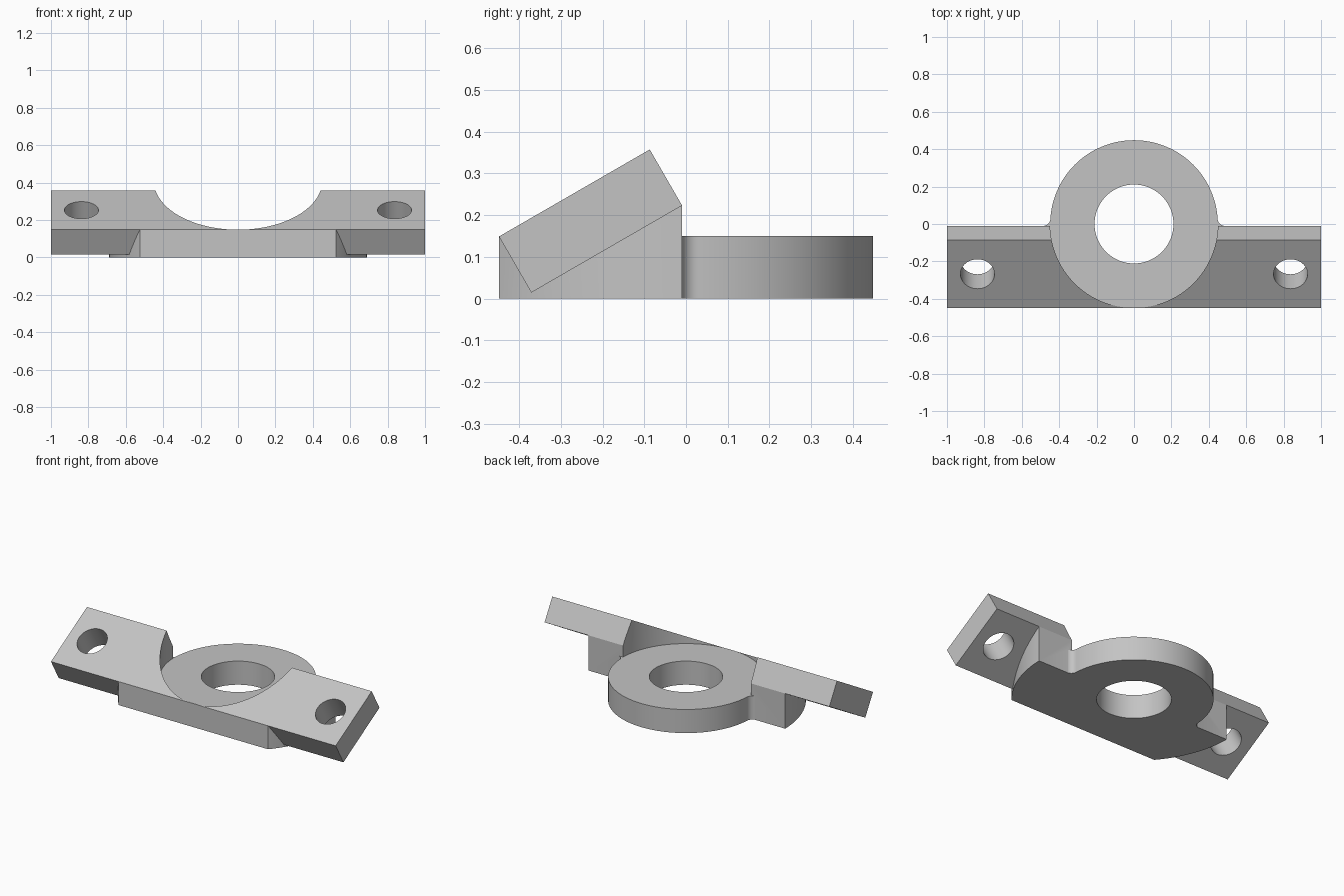
import bpy, bmesh, math
from mathutils import Matrix, Vector

cube = bpy.data.objects.get("Cube")
if cube:
    bpy.data.objects.remove(cube, do_unlink=True)

grey = bpy.data.materials.new("machined grey")
grey.use_nodes = True
tone = (0.55, 0.55, 0.55, 1)
grey.diffuse_color = tone
grey.node_tree.nodes["Principled BSDF"].inputs["Base Color"].default_value = tone

R = 0.448            # ring outer radius
H = 0.15             # ring height
WALL = -0.0105       # back wall of the support
TILT = math.radians(30)
FRONT = Vector((0, -R, 0.149))
UP = Vector((0, math.cos(TILT), math.sin(TILT)))      # along the tilted plate
OUT = Vector((0, -math.sin(TILT), math.cos(TILT)))    # normal of the plate
LENGTH, THICK = 0.417, 0.155


def new_object(name, bm):
    bmesh.ops.recalc_face_normals(bm, faces=bm.faces)
    mesh = bpy.data.meshes.new(name)
    bm.to_mesh(mesh)
    bm.free()
    mesh.materials.append(grey)
    obj = bpy.data.objects.new(name, mesh)
    bpy.context.collection.objects.link(obj)
    return obj


def prism(name, points, sweep):
    bm = bmesh.new()
    face = bm.faces.new([bm.verts.new(p) for p in points])
    grown = bmesh.ops.extrude_face_region(bm, geom=[face])
    verts = [g for g in grown["geom"] if isinstance(g, bmesh.types.BMVert)]
    bmesh.ops.translate(bm, vec=sweep, verts=verts)
    return new_object(name, bm)


def cylinder(name, radius, low, high, matrix=Matrix(), sides=128):
    bm = bmesh.new()
    place = matrix @ Matrix.Translation((0, 0, (low + high) / 2))
    bmesh.ops.create_cone(bm, cap_ends=True, segments=sides, radius1=radius,
                          radius2=radius, depth=high - low, matrix=place)
    return new_object(name, bm)


def combine(target, tool, operation):
    mod = target.modifiers.new(operation, 'BOOLEAN')
    mod.operation, mod.solver, mod.object = operation, 'EXACT', tool
    bpy.ops.object.select_all(action='DESELECT')
    bpy.context.view_layer.objects.active = target
    target.select_set(True)
    bpy.ops.object.modifier_apply(modifier=mod.name)
    bpy.data.objects.remove(tool, do_unlink=True)


# Support under the plate, with sides rounded in plan
top_back = FRONT + UP * LENGTH - OUT * THICK
side = [(-1, -R, 0), (-1, *FRONT.yz), (-1, *top_back.yz), (-1, top_back.y, 0)]
bracket = prism("angled_mounting_bracket", side, (2, 0, 0))
combine(bracket, cylinder("support_rounding", 0.69, -0.5, 1), 'INTERSECT')

# Tilted plate
corners = [FRONT, FRONT + UP * LENGTH, top_back, FRONT - OUT * THICK]
plate = prism("tilted_plate", [(-1, *c.yz) for c in corners], (2, 0, 0))
combine(bracket, plate, 'UNION')

# Ring body, trimmed to height by the seat cut
combine(bracket, cylinder("ring", R, 0, 0.3), 'UNION')
combine(bracket, cylinder("seat_cut", R + 0.001, H, 1), 'DIFFERENCE')

# Concave fillets where the ring meets the back wall
fr = 0.04
cy = WALL + fr
cx = math.sqrt((R + fr) ** 2 - cy ** 2)
start, end = -math.pi / 2, -math.pi + math.atan2(cy, cx)
for s in (-1, 1):
    arc = []
    for i in range(13):
        a = start + (end - start) * i / 12
        arc.append((s * (cx + fr * math.cos(a)), cy + fr * math.sin(a), 0))
    inner = [(s * 0.42, arc[-1][1], 0), (s * 0.42, -0.03, 0), (s * cx, -0.03, 0)]
    combine(bracket, prism("fillet", arc + inner, (0, 0, H)), 'UNION')

# Centre bore and the two bolt holes square to the plate
combine(bracket, cylinder("bore", 0.211, -0.5, 1), 'DIFFERENCE')
for s in (-1, 1):
    centre = FRONT + UP * (LENGTH / 2) + Vector((s * 0.837, 0, 0))
    place = Matrix.Translation(centre) @ Matrix.Rotation(TILT, 4, 'X')
    combine(bracket, cylinder("bolt_hole", 0.091, -0.4, 0.2, place, 64), 'DIFFERENCE')

bpy.ops.object.select_all(action='DESELECT')
bpy.context.view_layer.objects.active = bracket
bracket.select_set(True)
bpy.ops.object.shade_smooth_by_angle(angle=math.radians(25))
